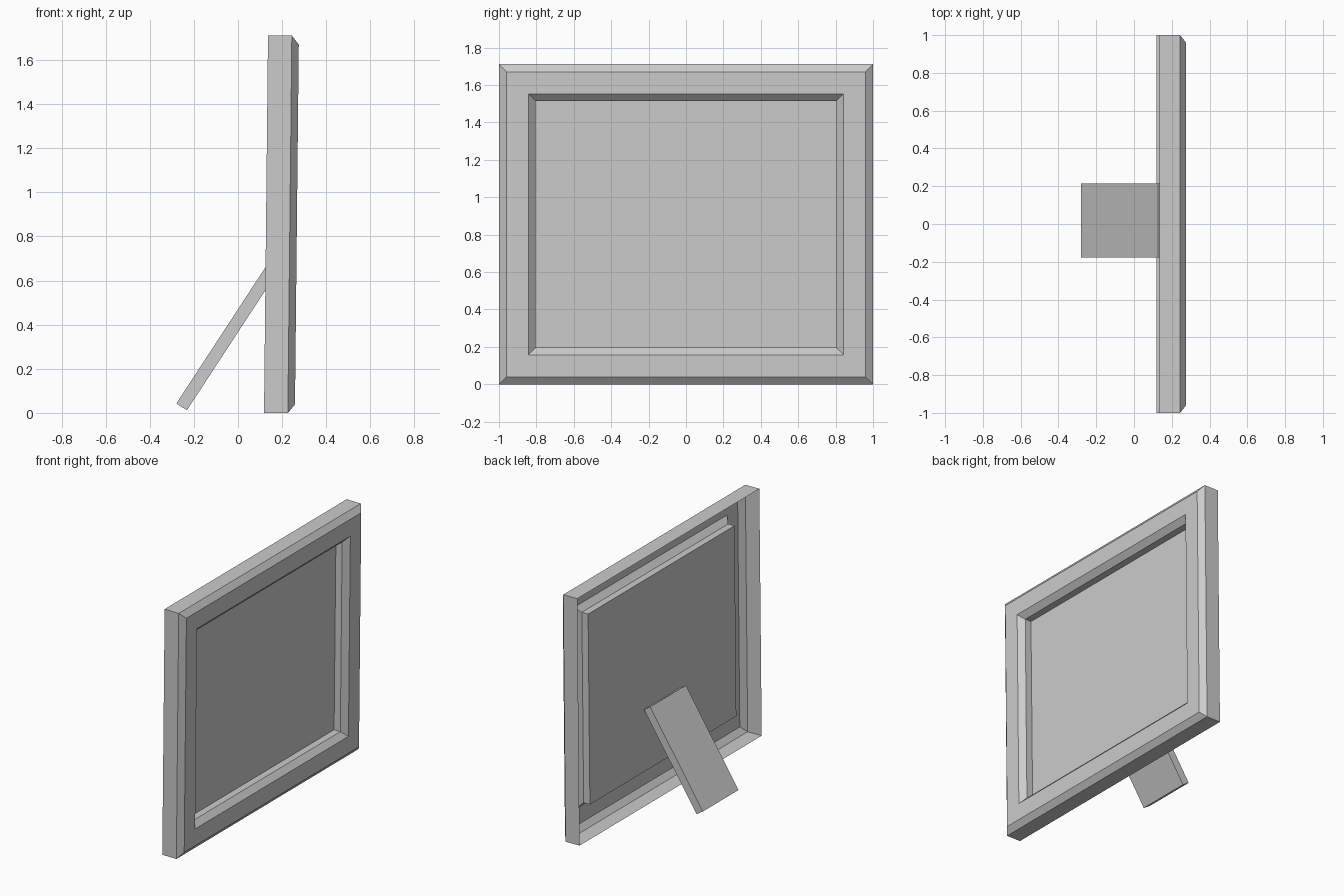
import bpy, bmesh, math
from mathutils import Matrix

if "Cube" in bpy.data.objects:
    bpy.data.objects.remove(bpy.data.objects["Cube"])

TILT = math.atan2(0.018, 1.71)
HEIGHT = 1.712


def link(bm, name):
    mesh = bpy.data.meshes.new(name)
    bm.to_mesh(mesh)
    bm.free()
    obj = bpy.data.objects.new(name, mesh)
    bpy.context.scene.collection.objects.link(obj)
    return obj


def rect_ring(bm, inset, x):
    """Rectangle facing +x, inset from the outer frame size."""
    y, z0, z1 = 1.0 - inset, inset, HEIGHT - inset
    return [bm.verts.new((x, a, b)) for a, b in ((-y, z0), (y, z0), (y, z1), (-y, z1))]


def picture_shell(name, profile, cap):
    """Sweep an (inset, x) profile round the rectangle; optionally close the last ring."""
    bm = bmesh.new()
    rings = [rect_ring(bm, i, x) for i, x in profile]
    for a, b in zip(rings, rings[1:]):
        for k in range(4):
            n = (k + 1) % 4
            bm.faces.new((a[k], a[n], b[n], b[k]))
    if cap:
        bm.faces.new(rings[-1])
    return link(bm, name)


# Frame: open-backed sheet with outer chamfer, flat front, inner chamfer and
# recess wall, closed by the picture panel
frame = picture_shell("frame_and_panel",
                      [(0.0, 0.118), (0.0, 0.226), (0.04, 0.258), (0.158, 0.258),
                       (0.196, 0.222), (0.196, 0.174)], True)
frame.matrix_world = (Matrix.Translation((0.118, 0, 0)) @ Matrix.Rotation(TILT, 4, 'Y')
                      @ Matrix.Translation((-0.118, 0, 0)))

# Support leg: slanted flat board behind the panel
bm = bmesh.new()
bmesh.ops.create_cube(bm, size=1.0)
bmesh.ops.scale(bm, vec=(0.057, 0.392, 0.74), verts=bm.verts)
leg = link(bm, "support_leg")
leg.location = (-0.053, 0.018, 0.337)
leg.rotation_euler = (0, math.radians(33.2), 0)
